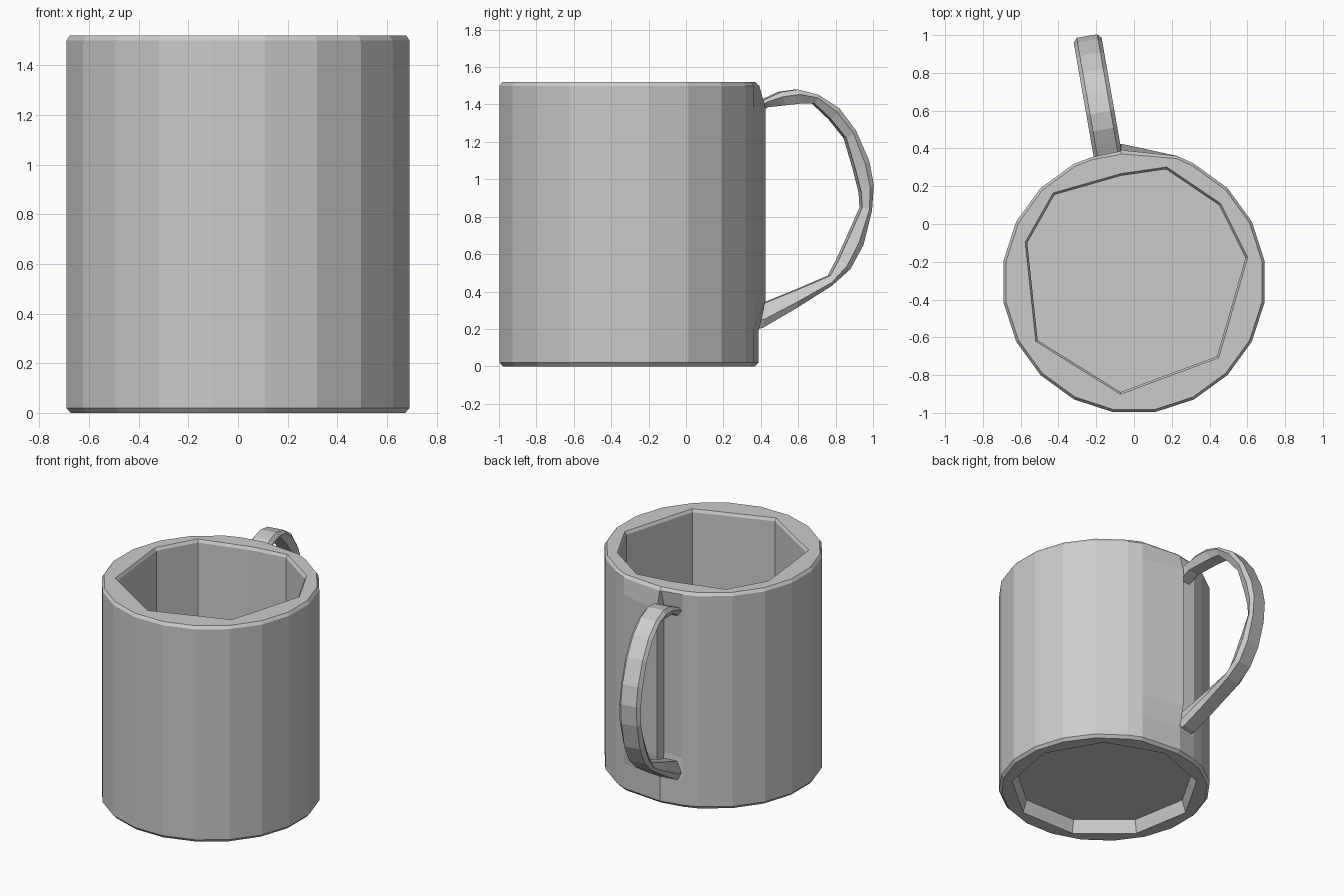
import bpy, bmesh, math
from mathutils import Vector

old = bpy.data.objects.get("Cube")
if old:
    bpy.data.objects.remove(old)

# Single clay colour
clay = bpy.data.materials.new("plain_grey")
clay.use_nodes = True
GREY = (0.6, 0.6, 0.6, 1)
clay.diffuse_color = GREY
clay.node_tree.nodes["Principled BSDF"].inputs["Base Color"].default_value = GREY

CENTRE = Vector((0, -0.305))
RADIUS = 0.7


def finish(bm, name):
    bmesh.ops.recalc_face_normals(bm, faces=bm.faces)
    mesh = bpy.data.meshes.new(name)
    bm.to_mesh(mesh)
    bm.free()
    mesh.materials.append(clay)
    obj = bpy.data.objects.new(name, mesh)
    bpy.context.collection.objects.link(obj)
    return obj


def add_ring(bm, points, z, scale=1):
    pts = [CENTRE + (Vector(p) - CENTRE) * scale for p in points]
    return [bm.verts.new((p.x, p.y, z)) for p in pts]


def skin(bm, rings):
    for low, high in zip(rings, rings[1:]):
        n = len(low)
        for i in range(n):
            j = (i + 1) % n
            bm.faces.new((low[i], low[j], high[j], high[i]))


def fill_between(bm, outer, inner, normal):
    edges = []
    for ring in (outer, inner):
        for a, b in zip(ring, ring[1:] + ring[:1]):
            edges.append(bm.edges.get((a, b)))
    bmesh.ops.triangle_fill(bm, edges=edges, normal=normal, use_beauty=True)


def circle(sides, radius, start):
    return [(CENTRE.x + radius * math.cos(math.radians(start + 360 * i / sides)),
             CENTRE.y + radius * math.sin(math.radians(start + 360 * i / sides)))
            for i in range(sides)]


def wall_profile(ridge, notch):
    """Faceted round wall whose back has a raised ridge beside a notch."""
    seam = [(0.23, 0.36), (-0.07, ridge), (-0.07 - 0.005, notch), (-0.22, 0.355)]
    around = circle(20, RADIUS, 117)
    return seam + [p for p in around if not (p[1] > 0.3 and -0.24 < p[0] < 0.25)]


# Cup: outer wall from bottom to top, with small bevels
bm = bmesh.new()
levels = [(0, 0.385, 0.382, 0.975), (0.02, 0.388, 0.385, 1), (0.19, 0.388, 0.385, 1),
          (0.35, 0.425, 0.35, 1), (1.38, 0.425, 0.35, 1),
          (1.5, 0.392, 0.385, 1), (1.52, 0.385, 0.382, 0.98)]
outer = [add_ring(bm, wall_profile(r, n), z, s) for z, r, n, s in levels]
skin(bm, outer)

# Cup: uneven faceted cavity
cavity = [(0.17, 0.29), (-0.07, 0.255), (-0.42, 0.155), (-0.565, -0.1), (-0.51, -0.615),
          (-0.07, -0.89), (0.44, -0.7), (0.59, -0.18), (0.45, 0.1)]
inner = [add_ring(bm, cavity, 1.52, 1.02), add_ring(bm, cavity, 1.5), add_ring(bm, cavity, 0.13)]
skin(bm, inner)
bm.faces.new(inner[-1])
fill_between(bm, outer[-1], inner[0], (0, 0, 1))

# Cup: recessed foot
foot = circle(9, 0.62, 10)
recess = [add_ring(bm, foot, 0), add_ring(bm, foot, 0.09, 0.96)]
skin(bm, recess)
bm.faces.new(recess[-1])
fill_between(bm, outer[0], recess[0], (0, 0, -1))
finish(bm, "cup")

# Handle: outer (y, z) and inner (y, z) edge of each section
sections = [((0.34, 1.39), (0.36, 1.34)), ((0.42, 1.43), (0.43, 1.385)),
            ((0.50, 1.467), (0.52, 1.395)), ((0.59, 1.48), (0.61, 1.405)),
            ((0.70, 1.452), (0.68, 1.405)), ((0.81, 1.38), (0.77, 1.32)),
            ((0.90, 1.26), (0.85, 1.22)), ((0.97, 1.1), (0.90, 1.05)),
            ((0.995, 0.97), (0.93, 0.93)), ((0.985, 0.83), (0.935, 0.85)),
            ((0.94, 0.65), (0.86, 0.68)), ((0.87, 0.52), (0.81, 0.57)),
            ((0.77, 0.43), (0.765, 0.485)), ((0.58, 0.31), (0.59, 0.41)),
            ((0.40, 0.205), (0.43, 0.345)), ((0.32, 0.19), (0.34, 0.31))]
across = Vector((0.985, 0.17, 0))
shape = [(0, -0.055), (0, 0.055), (0.35, 0.075), (1, 0.045), (1, -0.045), (0.35, -0.075)]

bm = bmesh.new()
rings = []
for out, inn in sections:
    ring = []
    for t, w in shape:
        y = out[0] + (inn[0] - out[0]) * t
        z = out[1] + (inn[1] - out[1]) * t
        x = -0.145 - 0.175 * (y - 0.4)
        ring.append(bm.verts.new(Vector((x, y, z)) + across * w))
    rings.append(ring)
skin(bm, rings)
bm.faces.new(rings[0])
bm.faces.new(rings[-1])
finish(bm, "handle")
